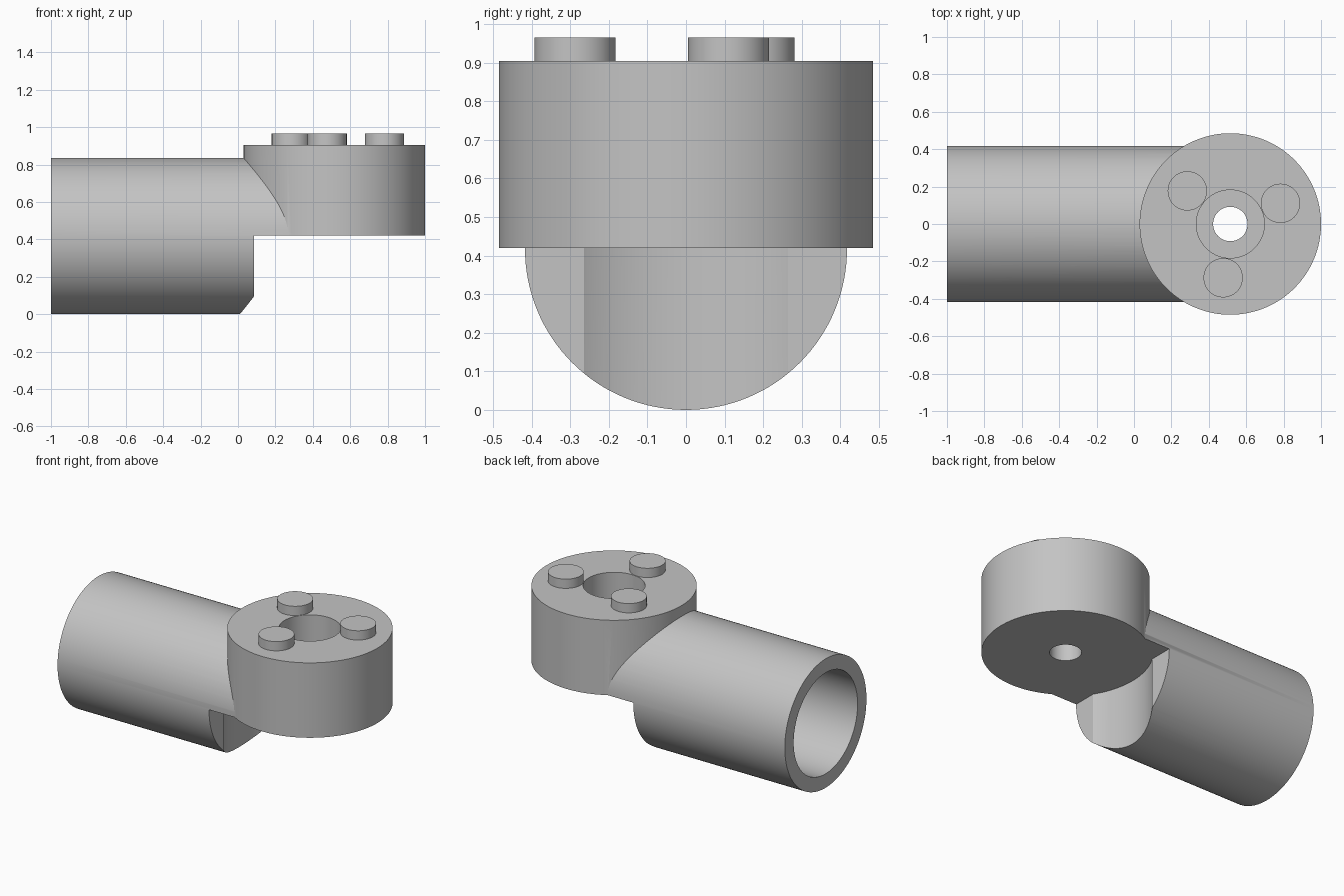
import bpy
from math import cos, sin, pi, radians

cube = bpy.data.objects.get("Cube")
if cube:
    bpy.data.objects.remove(cube, do_unlink=True)

grey = bpy.data.materials.new("light grey")
grey.use_nodes = True
colour = (0.55, 0.55, 0.55, 1)
grey.diffuse_color = colour
grey.node_tree.nodes["Principled BSDF"].inputs["Base Color"].default_value = colour

AXIS_X = 0.515      # vertical axis of the round head
HEAD_R = 0.485
TUBE_R = 0.4175
STEP_Z = 0.42       # underside of the head


def upright(name, r, z0, z1, x=AXIS_X, y=0, sides=128):
    bpy.ops.mesh.primitive_cylinder_add(vertices=sides, radius=r, depth=z1 - z0,
                                        location=(x, y, (z0 + z1) / 2))
    ob = bpy.context.object
    ob.name = name
    ob.data.materials.append(grey)
    return ob


def lying(name, r, x0, x1):
    bpy.ops.mesh.primitive_cylinder_add(vertices=128, radius=r, depth=x1 - x0,
                                        location=((x0 + x1) / 2, 0, TUBE_R),
                                        rotation=(0, pi / 2, 0))
    ob = bpy.context.object
    ob.name = name
    ob.data.materials.append(grey)
    return ob


def combine(target, other, operation):
    mod = target.modifiers.new("boolean", "BOOLEAN")
    mod.operation = operation
    mod.solver = "EXACT"
    mod.object = other
    bpy.context.view_layer.objects.active = target
    bpy.ops.object.modifier_apply(modifier=mod.name)
    bpy.data.objects.remove(other, do_unlink=True)


def smooth(ob):
    bpy.ops.object.select_all(action="DESELECT")
    ob.select_set(True)
    bpy.context.view_layer.objects.active = ob
    bpy.ops.object.shade_smooth_by_angle(angle=radians(30))


# Solid tube merged with the round head
body = lying("tube_and_head", TUBE_R, -1, AXIS_X)
combine(body, upright("head", HEAD_R, 0.3, 0.905), "UNION")

# Clearance under the head: round relief and a flat end to the tube
combine(body, upright("relief_cutter", 0.505, -0.2, STEP_Z), "DIFFERENCE")
bpy.ops.mesh.primitive_cube_add(size=1, location=(0.085 + 0.6, 0, STEP_Z - 0.4))
box = bpy.context.object
box.scale = (1.2, 1.4, 0.8)
box.data.materials.append(grey)
bpy.context.view_layer.update()
combine(body, box, "DIFFERENCE")

# Blind bore in the tube, counterbored hole through the head
combine(body, lying("bore_cutter", 0.327, -1.2, -0.1), "DIFFERENCE")
combine(body, upright("counterbore_cutter", 0.182, 0.55, 1.1), "DIFFERENCE")
combine(body, upright("hole_cutter", 0.092, 0.2, 1.2), "DIFFERENCE")
smooth(body)

# Three locating pegs around the hole
for i in range(3):
    a = radians(22.4 + 120 * i)
    peg = upright(f"peg_{i + 1}", 0.105, 0.895, 0.965,
                  AXIS_X + 0.29 * cos(a), 0.29 * sin(a), 64)
    smooth(peg)
